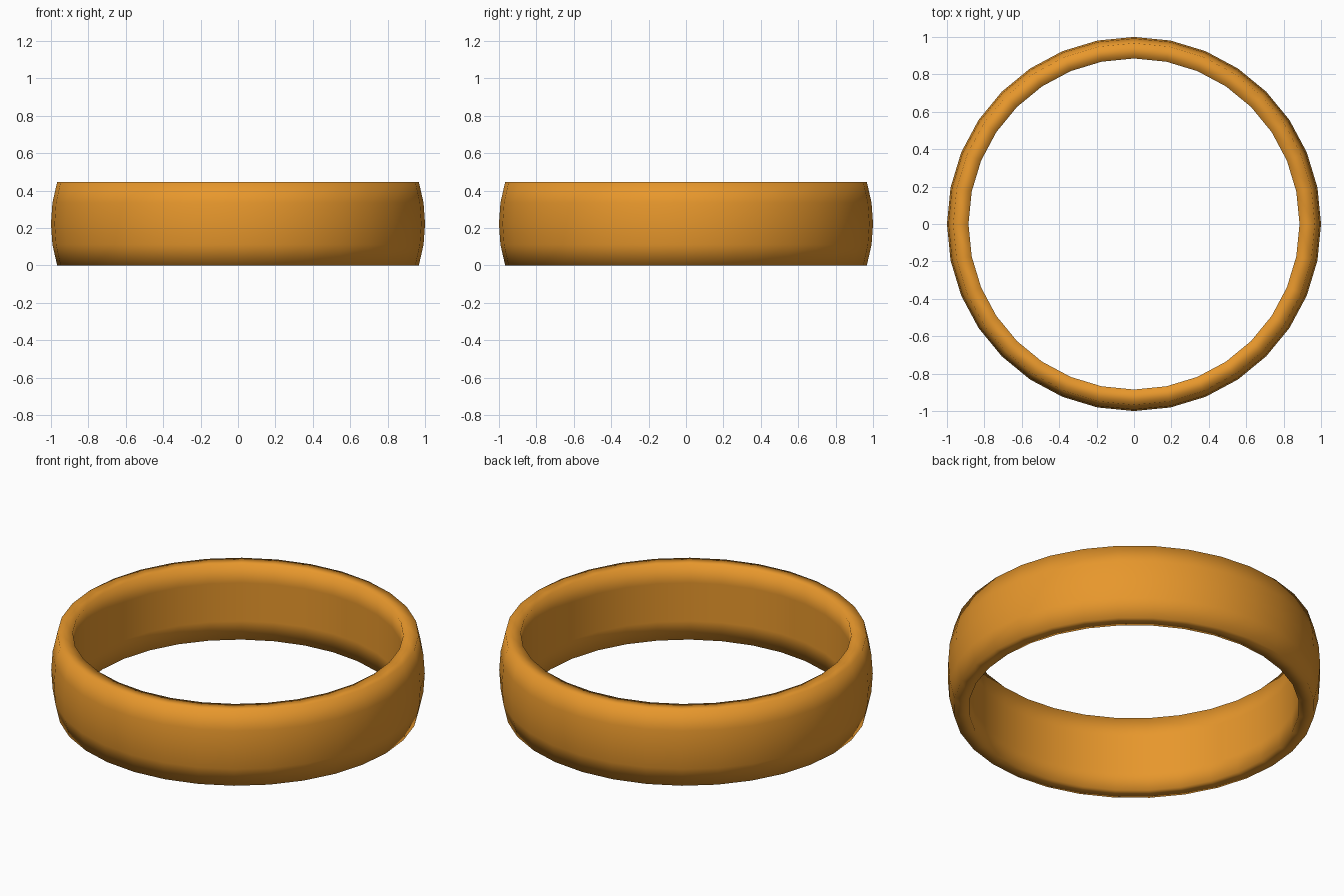
import bpy, bmesh, math

if "Cube" in bpy.data.objects:
    bpy.data.objects.remove(bpy.data.objects["Cube"])

SEGMENTS = 32
# Band cross-section (radius, height): straight inside, gently domed outside
PROFILE = [(0.885, 0.0), (0.967, 0.0), (0.992, 0.11), (1.0, 0.2225),
           (0.992, 0.335), (0.967, 0.445), (0.885, 0.445),
           (0.885, 0.335), (0.885, 0.11)]

# Sweep the cross-section around the z axis
bm = bmesh.new()
rings = []
for i in range(SEGMENTS):
    a = 2 * math.pi * i / SEGMENTS
    rings.append([bm.verts.new((r * math.cos(a), r * math.sin(a), z)) for r, z in PROFILE])
n = len(PROFILE)
for i in range(SEGMENTS):
    p, q = rings[i], rings[(i + 1) % SEGMENTS]
    for j in range(n):
        k = (j + 1) % n
        bm.faces.new((p[j], q[j], q[k], p[k]))
bmesh.ops.recalc_face_normals(bm, faces=bm.faces)
for f in bm.faces:
    f.smooth = True

mesh = bpy.data.meshes.new("ring_band")
bm.to_mesh(mesh)
bm.free()
band = bpy.data.objects.new("ring_band", mesh)
bpy.context.collection.objects.link(band)

# Gold colour
gold = bpy.data.materials.new("gold")
gold.diffuse_color = (0.80, 0.31, 0.025, 1.0)
gold.use_nodes = True
gold.node_tree.nodes["Principled BSDF"].inputs["Base Color"].default_value = gold.diffuse_color
mesh.materials.append(gold)
